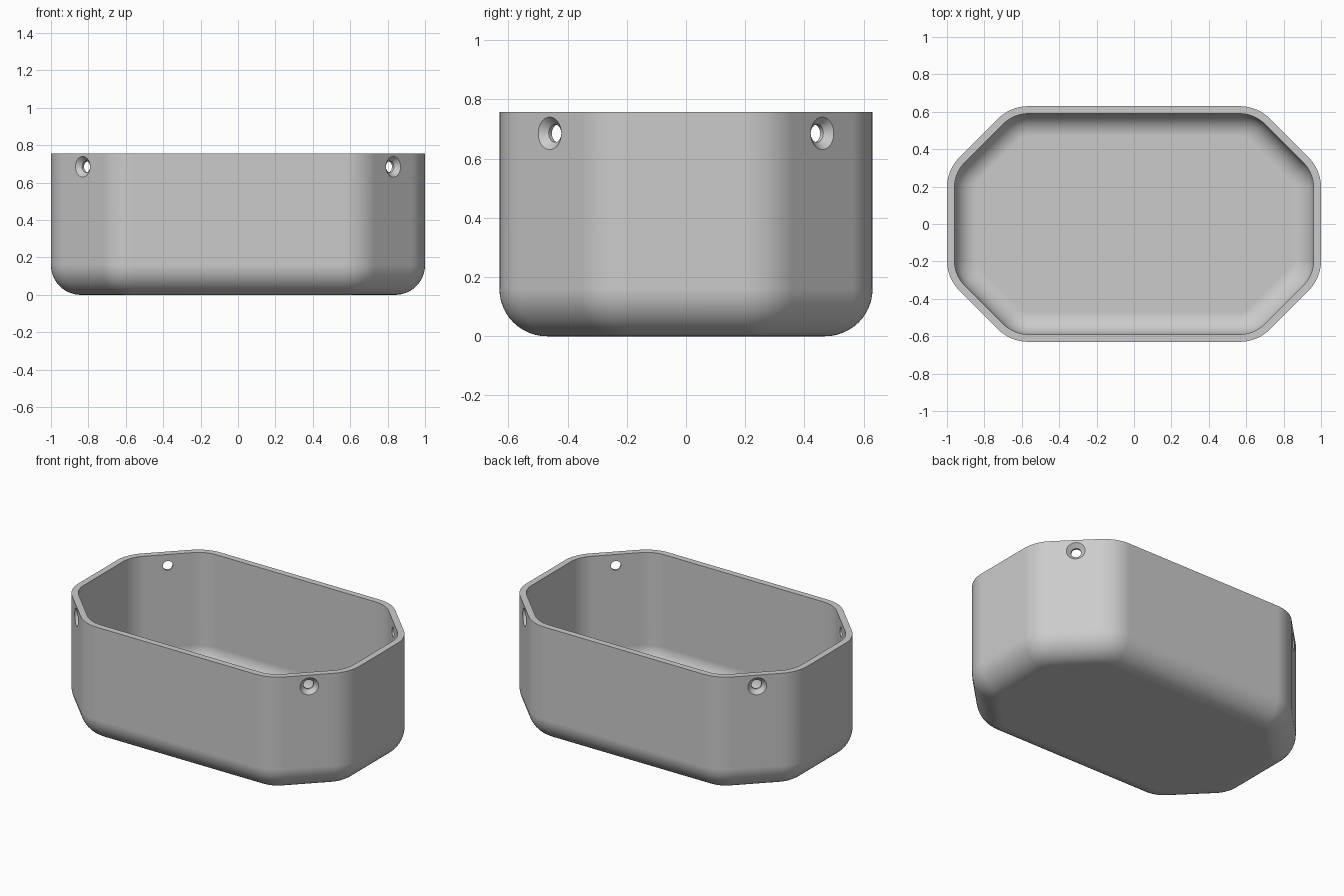
import bpy, bmesh
from math import sin, cos, tan, pi, copysign
from mathutils import Vector

default = bpy.data.objects.get("Cube")
if default:
    bpy.data.objects.remove(default, do_unlink=True)

HX, HY, HEIGHT = 1.0, 0.63, 0.757   # half length, half width, height
CUT, CORNER = 0.34, 0.23            # corner cut and vertical corner radius
WALL, FILLET = 0.04, 0.16           # wall thickness and bottom edge radius
ARC, STEPS = 10, 12
HOLE_Z = 0.685

grey = bpy.data.materials.new("plain grey")
grey.use_nodes = True
grey.diffuse_color = (0.6, 0.6, 0.6, 1)
grey.node_tree.nodes["Principled BSDF"].inputs["Base Color"].default_value = (0.6, 0.6, 0.6, 1)


def outline(inset, z):
    """Rounded eight-sided outline, moved inwards by inset."""
    t = CORNER * tan(pi / 8)
    end, side = (HX - CORNER, HY - CUT - t), (HX - CUT - t, HY - CORNER)
    points = []
    for k in range(8):
        cx, cy = end if k % 4 in (0, 3) else side
        mid = (k + 0.5) * pi / 4
        cx, cy = copysign(cx, cos(mid)), copysign(cy, sin(mid))
        for i in range(ARC + 1):
            a = (k + i / ARC) * pi / 4
            r = CORNER - inset
            points.append(Vector((cx + r * cos(a), cy + r * sin(a), z)))
    return points


def loft(name, rings):
    """Skin a stack of rings and cap both ends."""
    bm = bmesh.new()
    loops = [[bm.verts.new(p) for p in ring] for ring in rings]
    for low, high in zip(loops, loops[1:]):
        n = len(low)
        for i in range(n):
            j = (i + 1) % n
            bm.faces.new((low[i], low[j], high[j], high[i]))
    bm.faces.new(loops[0][::-1])
    bm.faces.new(loops[-1])
    bmesh.ops.recalc_face_normals(bm, faces=bm.faces)
    mesh = bpy.data.meshes.new(name)
    bm.to_mesh(mesh)
    bm.free()
    mesh.materials.append(grey)
    obj = bpy.data.objects.new(name, mesh)
    bpy.context.collection.objects.link(obj)
    return obj


def fillet(radius, inset, base):
    """Quarter-round rings from the flat bottom up to the wall."""
    for i in range(STEPS + 1):
        a = i / STEPS * pi / 2
        yield outline(inset + radius * (1 - sin(a)), base + radius * (1 - cos(a)))


# Shell: up the outside, over the rim, down the inside to the floor
outside = list(fillet(FILLET, 0, 0)) + [outline(0, HEIGHT)]
inside = list(fillet(FILLET - WALL, WALL, WALL)) + [outline(WALL, HEIGHT)]
tray = loft("tray", outside + inside[::-1])

# Countersunk screw holes through the four angled corner walls
profile = [(0.03, -0.09), (0.03, -0.025), (0.065, 0.01)]
cutters = []
for sx in (-1, 1):
    for sy in (-1, 1):
        centre = Vector((sx * (HX - CUT / 2), sy * (HY - CUT / 2), HOLE_Z))
        normal = Vector((sx, sy, 0)).normalized()
        across = normal.cross(Vector((0, 0, 1)))
        rings = [[centre + normal * depth + across * r * cos(i * pi / 20)
                  + Vector((0, 0, r * sin(i * pi / 20))) for i in range(40)]
                 for r, depth in profile]
        cutter = loft("hole_cutter", rings)
        cutter.hide_render = True
        cutters.append(cutter)

bpy.ops.object.select_all(action='DESELECT')
bpy.context.view_layer.objects.active = tray
tray.select_set(True)
for cutter in cutters:
    mod = tray.modifiers.new("screw_hole", 'BOOLEAN')
    mod.operation = 'DIFFERENCE'
    mod.solver = 'EXACT'
    mod.object = cutter
    bpy.ops.object.modifier_apply(modifier=mod.name)
    bpy.data.objects.remove(cutter, do_unlink=True)

# Smooth rounded surfaces with crisp rim and hole edges
bpy.ops.object.shade_smooth_by_angle(angle=pi / 6)
weighted = tray.modifiers.new("even_shading", 'WEIGHTED_NORMAL')
weighted.keep_sharp = True
